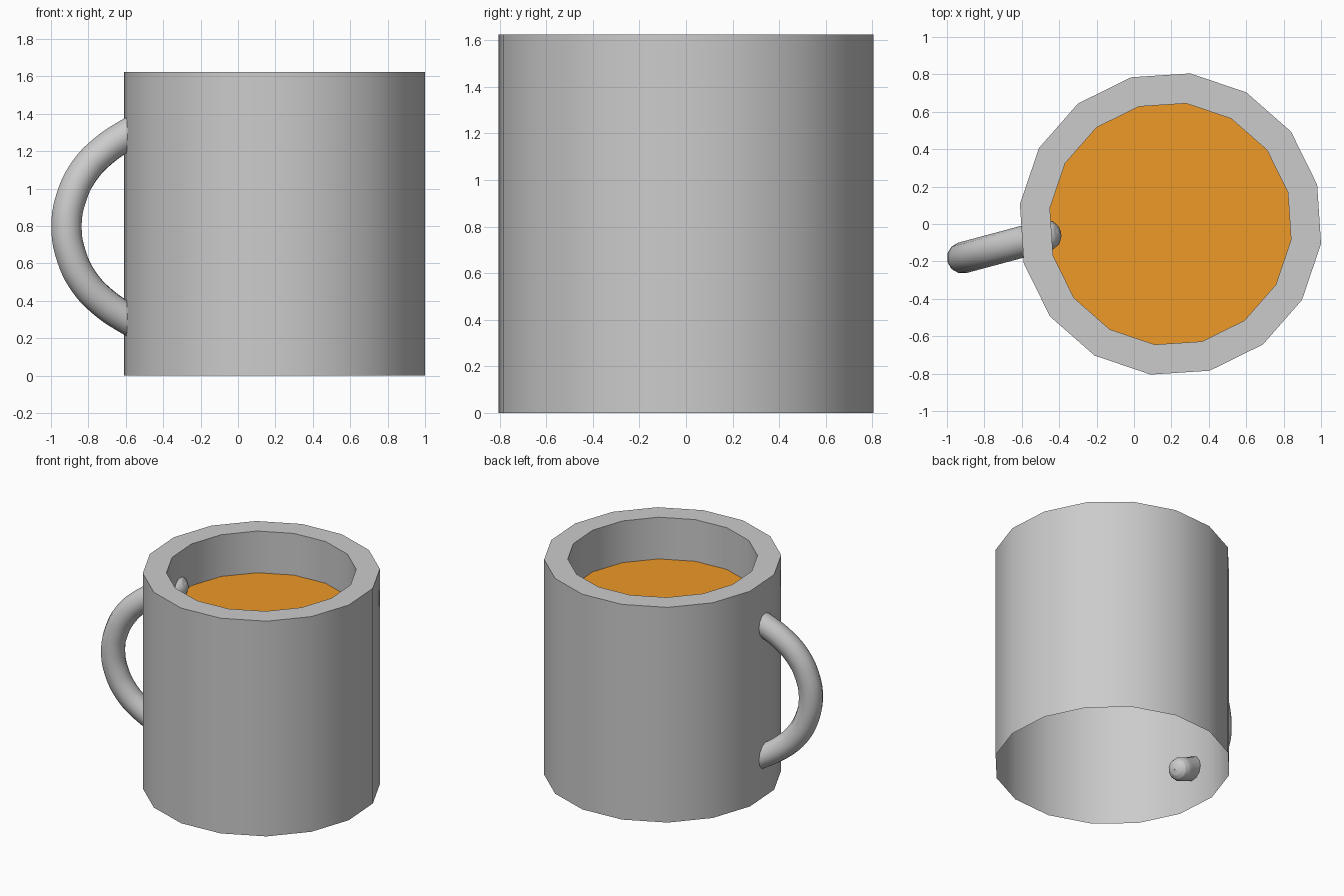
import bpy, bmesh, math

if "Cube" in bpy.data.objects:
    bpy.data.objects.remove(bpy.data.objects["Cube"])

CX, SIDES, TURN = 0.195, 16, math.radians(15)
HEIGHT, LEVEL = 1.625, 1.31
R_OUT, R_IN = 0.812, 0.65


def ring(bm, radius, z):
    step = 2 * math.pi / SIDES
    return [bm.verts.new((CX + radius * math.cos(TURN + i * step),
                          radius * math.sin(TURN + i * step), z))
            for i in range(SIDES)]


def finish(bm, name):
    mesh = bpy.data.meshes.new(name)
    bm.to_mesh(mesh)
    bm.free()
    obj = bpy.data.objects.new(name, mesh)
    bpy.context.collection.objects.link(obj)
    return obj


def select(obj):
    bpy.ops.object.select_all(action='DESELECT')
    obj.select_set(True)
    bpy.context.view_layer.objects.active = obj


# Cup: outer wall open at the bottom, flat rim, inner wall down to the drink
bm = bmesh.new()
rings = [ring(bm, r, z) for r, z in
         ((R_OUT, 0), (R_OUT, HEIGHT), (R_IN, HEIGHT), (R_IN, LEVEL))]
for a, b in zip(rings, rings[1:]):
    for i in range(SIDES):
        j = (i + 1) % SIDES
        bm.faces.new((a[i], a[j], b[j], b[i]))
cup = finish(bm, "cup")
select(cup)
bpy.ops.object.shade_smooth_by_angle(angle=math.radians(30))

# Drink surface
bm = bmesh.new()
bm.faces.new(ring(bm, R_IN, LEVEL))
drink = finish(bm, "drink_surface")
mat = bpy.data.materials.new("amber_drink")
mat.diffuse_color = (0.85, 0.32, 0.02, 1)
mat.use_nodes = True
mat.node_tree.nodes["Principled BSDF"].inputs["Base Color"].default_value = mat.diffuse_color
drink.data.materials.append(mat)

# Handle: mirrored half path (x, height from middle, radius factor), rounded tips
half = [(-0.89, 0.16, 1), (-0.82, 0.30, 1), (-0.72, 0.405, 1), (-0.595, 0.49, 1),
        (-0.46, 0.56, 1), (-0.43, 0.574, 0.85), (-0.41, 0.583, 0.55), (-0.40, 0.588, 0.02)]
path = [(x, -z, r) for x, z, r in reversed(half)] + [(-0.917, 0, 1)] + half
curve = bpy.data.curves.new("handle", 'CURVE')
curve.dimensions = '3D'
curve.bevel_depth = 0.084
curve.bevel_resolution = 4
curve.resolution_u = 5
spline = curve.splines.new('BEZIER')
spline.bezier_points.add(len(path) - 1)
for p, (x, z, r) in zip(spline.bezier_points, path):
    p.co = (x, -0.136 + (x + 0.75) * math.tan(TURN), 0.797 + z)
    p.radius = r
    p.handle_left_type = p.handle_right_type = 'AUTO'
handle = bpy.data.objects.new("handle", curve)
bpy.context.collection.objects.link(handle)
select(handle)
bpy.ops.object.convert(target='MESH')
bpy.ops.object.shade_smooth()
